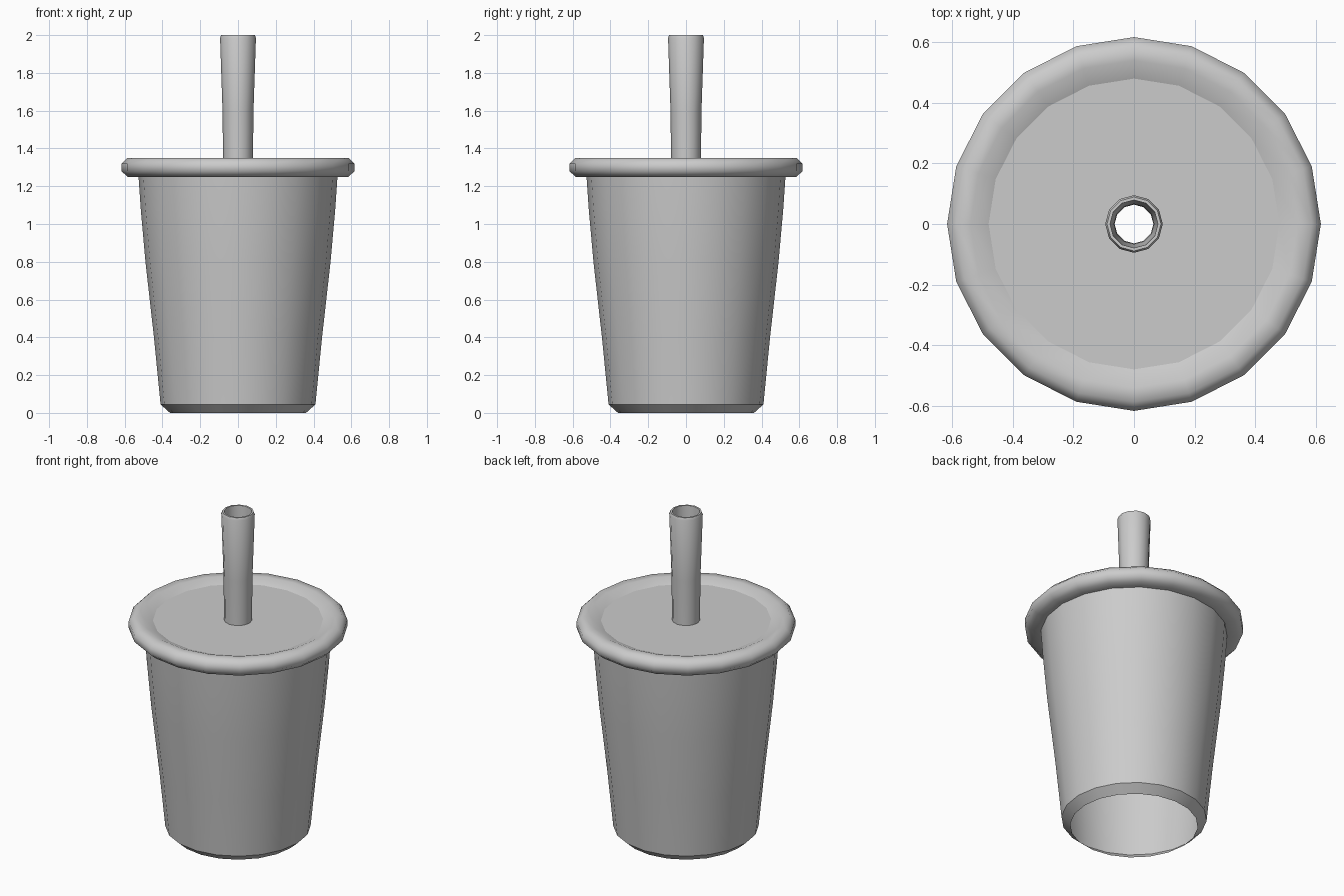
import bpy, bmesh
from math import sin, cos, pi, radians

if "Cube" in bpy.data.objects:
    bpy.data.objects.remove(bpy.data.objects["Cube"])


def lathe(name, profile, sides, smooth_angle, closed=False):
    """Revolve (radius, z) points, listed so the faces point outwards, around z."""
    bm = bmesh.new()
    rings = [[bm.verts.new((r * cos(2 * pi * i / sides), r * sin(2 * pi * i / sides), z))
              for i in range(sides)] for r, z in profile]
    pairs = list(zip(rings, rings[1:]))
    if closed:
        pairs.append((rings[-1], rings[0]))
    for low, high in pairs:
        for i in range(sides):
            j = (i + 1) % sides
            bm.faces.new((low[i], low[j], high[j], high[i]))
    mesh = bpy.data.meshes.new(name)
    bm.to_mesh(mesh)
    bm.free()
    obj = bpy.data.objects.new(name, mesh)
    bpy.context.collection.objects.link(obj)
    bpy.ops.object.select_all(action='DESELECT')
    obj.select_set(True)
    bpy.context.view_layer.objects.active = obj
    bpy.ops.object.shade_smooth_by_angle(angle=radians(smooth_angle))
    return obj


# Tapered cup wall with a chamfered foot, open underneath
lathe("cup_body", [(0.36, 0), (0.41, 0.045), (0.445, 0.4), (0.49, 0.8),
                   (0.515, 1.08), (0.527, 1.255)], 20, 30)

# Rounded rim of the lid
lathe("lid_rim", [(0.52, 1.25), (0.585, 1.25), (0.617, 1.28), (0.617, 1.32),
                  (0.587, 1.35), (0.54, 1.35), (0.48, 1.325)], 20, 60)

# Flat lid top with a hole for the straw
lathe("lid_top", [(0.48, 1.325), (0.071, 1.325)], 20, 30)

# Hollow straw, flaring slightly upwards
lathe("straw", [(0.079, 1.32), (0.082, 1.6), (0.095, 1.985), (0.089, 2.0),
                (0.079, 2.0), (0.066, 1.6), (0.064, 1.32)], 12, 35, closed=True)
